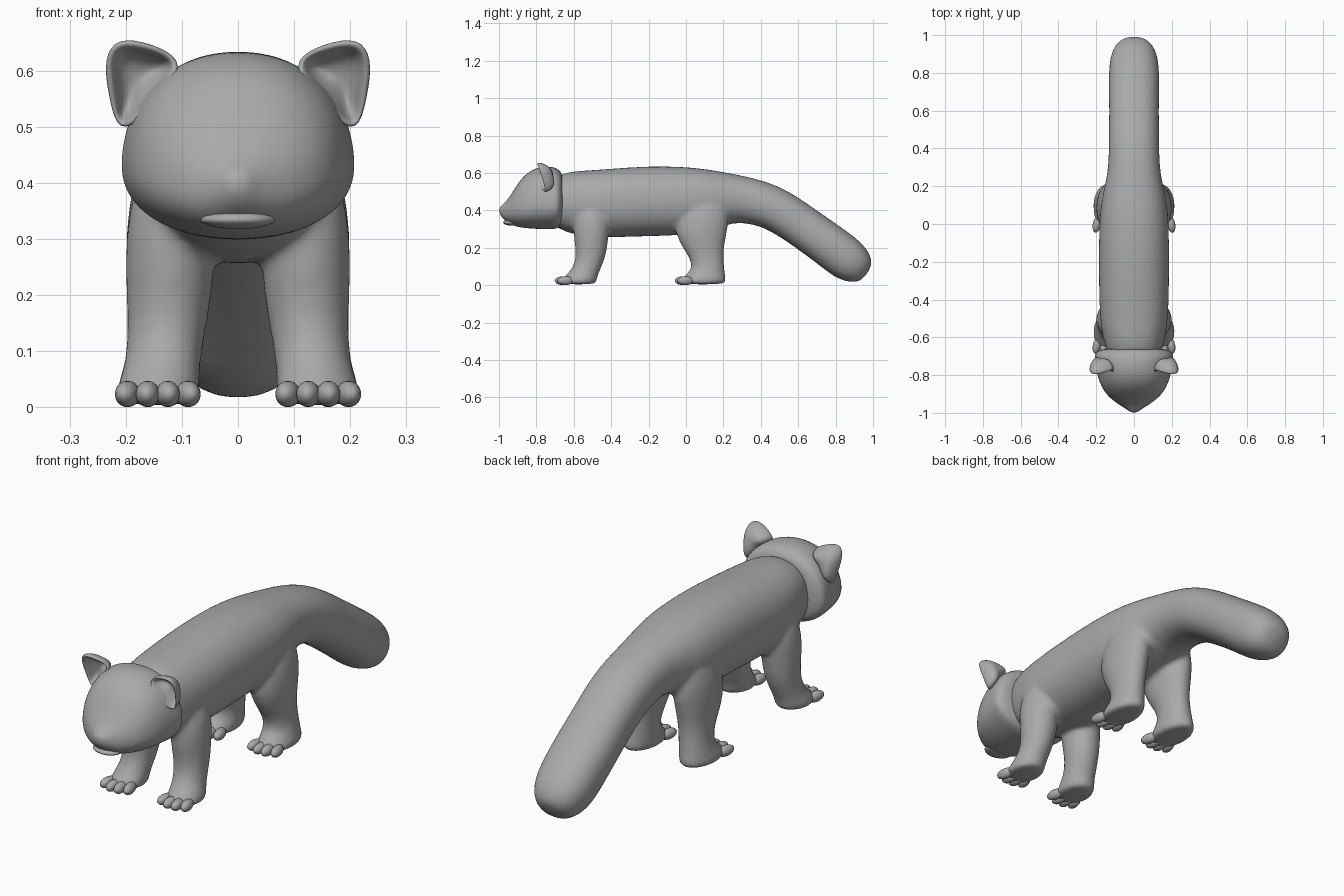
import bpy, bmesh, math
from mathutils import Vector, Matrix

cube = bpy.data.objects.get("Cube")
if cube:
    bpy.data.objects.remove(cube, do_unlink=True)

fur = bpy.data.materials.new("grey fur")
fur.use_nodes = True
GREY = (0.4, 0.4, 0.4, 1)
fur.diffuse_color = GREY
fur.node_tree.nodes["Principled BSDF"].inputs["Base Color"].default_value = GREY


def loft(bm, rings, power=2.0, segs=20):
    """Rings are (centre, side axis, half width, up axis, up half, down half)."""
    rows = []
    for c, side, w, up, hi, lo in rings:
        row = []
        for i in range(segs):
            a = math.tau * i / segs
            u, v = math.cos(a), math.sin(a)
            u = math.copysign(abs(u) ** (2 / power), u) * w
            v = math.copysign(abs(v) ** (2 / power), v) * (hi if v > 0 else lo)
            row.append(bm.verts.new(Vector(c) + side * u + up * v))
        rows.append(row)
    for r, s in zip(rows, rows[1:]):
        for i in range(segs):
            j = (i + 1) % segs
            bm.faces.new((r[i], r[j], s[j], s[i]))
    bm.faces.new(rows[0])
    bm.faces.new(rows[-1])


def ball(bm, centre, size, turn=0.0):
    m = Matrix.Translation(centre) @ Matrix.Rotation(turn, 4, 'Z') @ Matrix.Diagonal((*size, 1))
    bmesh.ops.create_uvsphere(bm, u_segments=16, v_segments=10, radius=1, matrix=m)


def finish(bm, name, subsurf=0):
    bmesh.ops.recalc_face_normals(bm, faces=bm.faces)
    for f in bm.faces:
        f.smooth = True
    me = bpy.data.meshes.new(name)
    bm.to_mesh(me)
    bm.free()
    me.materials.append(fur)
    ob = bpy.data.objects.new(name, me)
    bpy.context.collection.objects.link(ob)
    if subsurf:
        mod = ob.modifiers.new("round", 'SUBSURF')
        mod.levels = mod.render_levels = subsurf
    return ob


X, Y, Z = Vector((1, 0, 0)), Vector((0, 1, 0)), Vector((0, 0, 1))

# Trunk and tail: y, z, half width, half height along a bent spine
spine = [(-.74, .48, .12, .11), (-.66, .455, .15, .158), (-.56, .435, .178, .18),
         (-.4, .438, .188, .186), (-.2, .45, .188, .19), (0, .45, .188, .186),
         (.14, .455, .175, .165), (.26, .467, .14, .128), (.4, .44, .134, .122),
         (.5, .397, .136, .118), (.6, .33, .132, .116), (.7, .26, .137, .116),
         (.8, .187, .135, .119), (.87, .132, .13, .119), (.93, .091, .108, .096),
         (.972, .062, .06, .055)]
rings = []
for i, (y, z, w, h) in enumerate(spine):
    a, b = spine[max(i - 1, 0)], spine[min(i + 1, len(spine) - 1)]
    t = Vector((0, b[0] - a[0], b[1] - a[1])).normalized()
    rings.append(((0, y, z), X, w, X.cross(t), h, h))
bm = bmesh.new()
loft(bm, rings, 2.25)

# Legs: z, x, y, half width, half depth, from shoulder or hip to sole
front_leg = [(.44, .11, -.5, .065, .08), (.34, .122, -.505, .077, .1),
             (.25, .12, -.508, .082, .094), (.16, .125, -.505, .073, .08),
             (.09, .132, -.53, .067, .076), (.05, .14, -.56, .072, .088),
             (.022, .143, -.575, .077, .1), (.003, .143, -.575, .074, .095)]
hind_leg = [(.48, .1, .1, .07, .11), (.36, .118, .09, .08, .145),
            (.27, .122, .08, .08, .138), (.2, .125, .092, .07, .112),
            (.14, .13, .112, .064, .09), (.085, .135, .12, .066, .087),
            (.05, .14, .1, .072, .112), (.022, .143, .09, .077, .126),
            (.003, .143, .09, .074, .122)]
for leg in (front_leg, hind_leg):
    for s in (-1, 1):
        loft(bm, [((s * x, y, z), X, w, Y, d, d) for z, x, y, w, d in leg])
body = finish(bm, "body", 1)
mod = body.modifiers.new("blend", 'REMESH')
mod.mode = 'VOXEL'
mod.voxel_size = .011
mod.use_smooth_shade = True
mod = body.modifiers.new("soften", 'SMOOTH')
mod.factor = .5
mod.iterations = 8

# Toes: four on each paw, fanned slightly outwards
for name, y0 in (("front_toes", -.66), ("hind_toes", -.018)):
    bm = bmesh.new()
    for s in (-1, 1):
        for k in range(4):
            off = k - 1.5
            ball(bm, (s * (.143 + off * .036), y0 + .007 * off * off, .024),
                 (.0215, .044, .0235), s * off * .12)
    finish(bm, name)

# Head: y, widest height, half width, top, bottom
skull = [(-.998, .4, .016, .413, .386), (-.985, .395, .033, .428, .362),
         (-.965, .39, .065, .445, .345), (-.94, .395, .105, .478, .325),
         (-.905, .405, .145, .535, .312), (-.865, .415, .172, .59, .305),
         (-.81, .425, .194, .627, .3), (-.75, .43, .204, .638, .298),
         (-.7, .43, .213, .632, .298), (-.675, .43, .2, .615, .31),
         (-.655, .44, .15, .585, .34)]
bm = bmesh.new()
loft(bm, [((0, y, z), X, w, Z, t - z, z - b) for y, z, w, t, b in skull], 2.15, 24)
finish(bm, "head", 2)

# Lower jaw with a lip under the muzzle
bm = bmesh.new()
ball(bm, (0, -.925, .335), (.068, .054, .017))
finish(bm, "lower_jaw")

# Eyes
bm = bmesh.new()
for s in (-1, 1):
    ball(bm, (s * .058, -.934, .441), (.018, .014, .018))
finish(bm, "eyes")

# Ears: cupped shells, open to the front, rim points as x, y, z
rim = [(.1, -.765, .62), (.155, -.79, .645), (.215, -.8, .657), (.236, -.785, .62),
       (.226, -.765, .555), (.214, -.745, .485), (.165, -.785, .525), (.12, -.8, .575)]
mid = Vector((.178, -.775, .59))
bm = bmesh.new()
for s in (-1, 1):
    rows = []
    for scale, depth in ((1, 0), (.85, .035), (.45, .06)):
        row = []
        for p in rim:
            q = mid.lerp(Vector(p), scale) + Y * depth
            row.append(bm.verts.new((s * q.x, q.y, q.z)))
        rows.append(row)
    for r, t in zip(rows, rows[1:]):
        for i in range(8):
            j = (i + 1) % 8
            bm.faces.new((r[i], r[j], t[j], t[i]))
    bm.faces.new(rows[-1])
ears = finish(bm, "ears")
mod = ears.modifiers.new("thickness", 'SOLIDIFY')
mod.thickness = .018
mod.offset = 0
mod = ears.modifiers.new("round", 'SUBSURF')
mod.levels = mod.render_levels = 2
